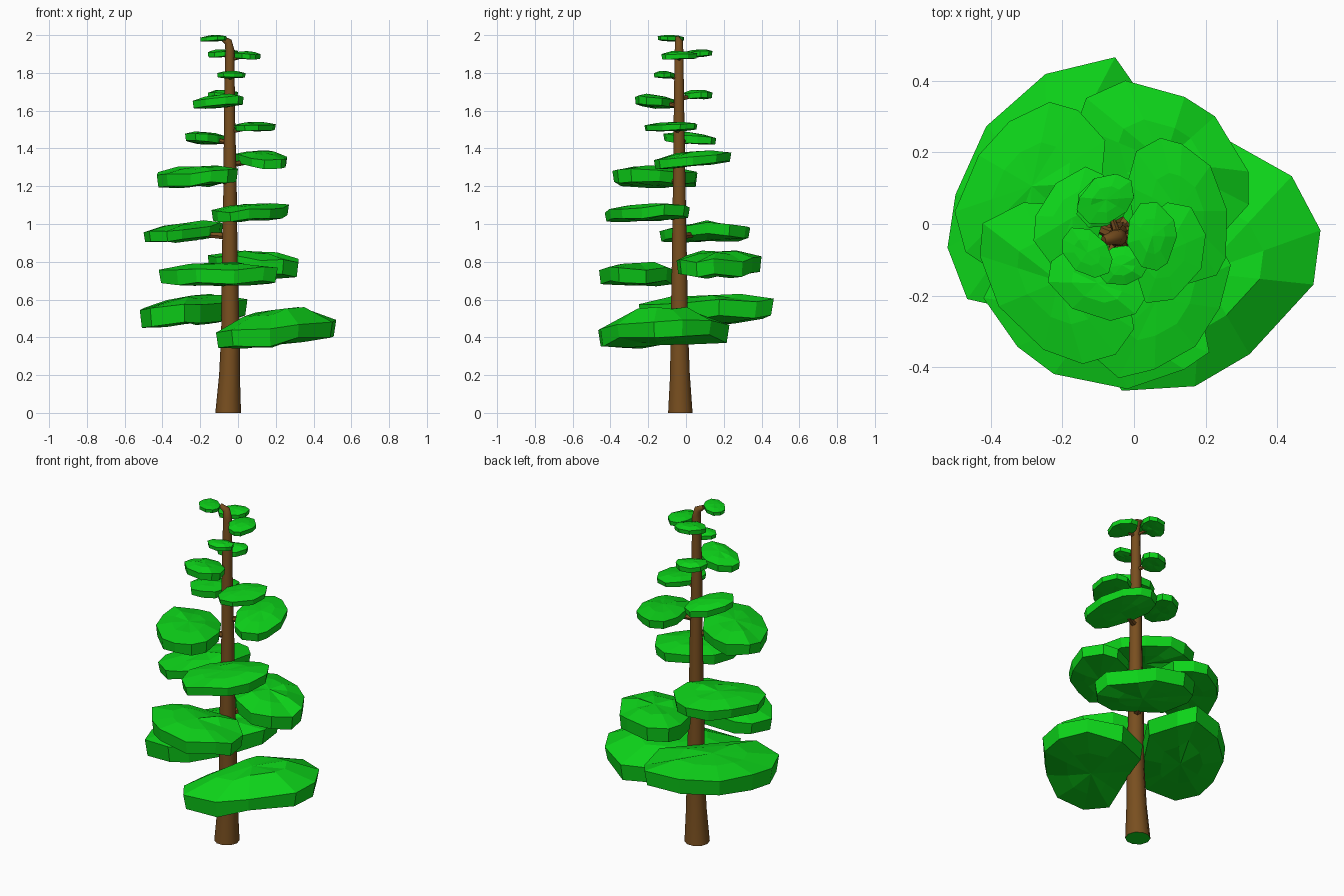
import bpy, bmesh, math, random
from mathutils import Vector

if "Cube" in bpy.data.objects:
    bpy.data.objects.remove(bpy.data.objects["Cube"])

random.seed(4)
CORE = Vector((-.044, -.036, 0))  # trunk axis


def material(name, color):
    m = bpy.data.materials.new(name)
    m.diffuse_color = (*color, 1)
    m.use_nodes = True
    m.node_tree.nodes["Principled BSDF"].inputs["Base Color"].default_value = m.diffuse_color
    return m


GREEN = material("leaf_green", (0.004, 0.66, 0.01))
BROWN = material("bark_brown", (0.19, 0.078, 0.014))


def finish(name, bm, mats):
    bmesh.ops.recalc_face_normals(bm, faces=bm.faces)
    me = bpy.data.meshes.new(name)
    bm.to_mesh(me)
    bm.free()
    for m in mats:
        me.materials.append(m)
    ob = bpy.data.objects.new(name, me)
    bpy.context.collection.objects.link(ob)
    return ob


def bridge(bm, a, b):
    n = len(a)
    for i in range(n):
        bm.faces.new((a[i], a[(i + 1) % n], b[(i + 1) % n], b[i]))


def tube(name, path, sides, green_base=False):
    """Sweep rings along a path of (x, y, z, radius)."""
    bm = bmesh.new()
    pts = [Vector(p[:3]) for p in path]
    rings = []
    for i, p in enumerate(pts):
        d = pts[min(i + 1, len(pts) - 1)] - pts[max(i - 1, 0)]
        if i == 0 and green_base:
            d = Vector((0, 0, 1))
        q = Vector((0, 0, 1)).rotation_difference(d)
        r = path[i][3]
        ring = []
        for k in range(sides):
            t = 2 * math.pi * k / sides
            ring.append(bm.verts.new(p + q @ Vector((r * math.cos(t), r * math.sin(t), 0))))
        rings.append(ring)
    for a, b in zip(rings, rings[1:]):
        bridge(bm, a, b)
    base = bm.faces.new(rings[0])
    bm.faces.new(rings[-1])
    if green_base:
        base.material_index = 1
    ob = finish(name, bm, [BROWN, GREEN])
    bpy.ops.object.select_all(action='DESELECT')
    ob.select_set(True)
    bpy.context.view_layer.objects.active = ob
    bpy.ops.object.shade_smooth_by_angle(angle=math.radians(50))


def fit(points, axis, lo, hi):
    vals = [p[axis] for p in points]
    a, b = min(vals), max(vals)
    for p in points:
        p[axis] = lo + (p[axis] - a) / (b - a) * (hi - lo)


def pad(name, xr, yr, zr, tilt, sides, rim):
    """Faceted leaf pad: long across its branch, flattened toward the trunk, domed top."""
    mid = Vector((sum(xr) / 2, sum(yr) / 2, 0))
    h = zr[1] - zr[0]
    out = (mid - CORE).normalized()
    skew = -.85 * out.x * out.y
    gap = .04 - .012 * zr[0]
    start = random.random()
    outline = []
    for k in range(sides):
        t = 2 * math.pi * (k + start + random.uniform(-.2, .2)) / sides
        r = random.uniform(.95, 1.04)
        outline.append(mid + r * Vector((math.cos(t) * (xr[1] - xr[0]) / 2,
                                         math.sin(t + skew) * (yr[1] - yr[0]) / 2, 0)))
    # Keep the outline off the trunk while still filling its extents
    for _ in range(2):
        fit(outline, 0, *xr)
        fit(outline, 1, *yr)
        for p in outline:
            short = gap - (p - CORE).dot(out)
            if short > 0:
                p += out * short
    mid = sum(outline, Vector()) / sides
    bm = bmesh.new()
    wob = [random.uniform(-.07, .07) for _ in outline]
    rings = []
    for s, z in ((.5, -.37), (.96, -.30), (1, rim), (.52, .44)):
        ring = []
        for p, dz in zip(outline, wob):
            d = (p - mid) * s
            z1 = (z + dz + random.uniform(-.04, .04)) * h + tilt[0] * d.x + tilt[1] * d.y
            ring.append(bm.verts.new((mid.x + d.x, mid.y + d.y, z1)))
        rings.append(ring)
    for a, b in zip(rings, rings[1:]):
        bridge(bm, a, b)
    for ring, z in ((rings[0], -.38), (rings[-1], .5)):
        c = bm.verts.new((mid.x, mid.y, z * h))
        for i in range(sides):
            bm.faces.new((ring[i], ring[(i + 1) % sides], c))
    fit([v.co for v in bm.verts], 2, *zr)
    finish(name, bm, [GREEN])


# Trunk with flared foot and bent tip
trunk = [(-.052, -.03, 0, .068), (-.045, -.032, .2, .055), (-.04, -.035, .42, .049),
         (-.044, -.035, .8, .042), (-.042, -.036, 1.2, .035), (-.045, -.037, 1.6, .029),
         (-.043, -.037, 1.92, .024), (-.052, -.037, 1.965, .021), (-.085, -.045, 1.985, .012)]
tube("trunk", trunk, 10, True)

# Leaf pads: x range, y range, z range, tilt
pads = [
    ((-.16, .52), (-.465, .23), (.34, .56), (.06, .03)),
    ((-.52, .05), (-.25, .465), (.45, .63), (.08, .02)),
    ((-.42, .21), (-.46, -.06), (.67, .80), (.03, .0)),
    ((-.16, .32), (-.05, .40), (.71, .86), (-.06, .0)),
    ((-.50, -.08), (-.14, .34), (.90, 1.02), (.13, .0)),
    ((-.14, .27), (-.43, .02), (1.01, 1.11), (.05, .04)),
    ((-.43, 0), (-.39, .06), (1.19, 1.31), (.04, .0)),
    ((-.02, .26), (-.17, .24), (1.29, 1.39), (-.06, .09)),
    ((-.28, -.07), (-.12, .16), (1.42, 1.49), (.0, -.08)),
    ((-.02, .20), (-.22, .06), (1.49, 1.54), (.02, .03)),
    ((-.24, .03), (-.27, -.06), (1.61, 1.69), (.08, -.03)),
    ((-.16, 0), (-.01, .14), (1.66, 1.71), (0, 0)),
    ((-.11, .04), (-.17, -.06), (1.77, 1.81), (0, 0)),
    ((-.02, .12), (-.13, .06), (1.87, 1.915), (-.06, .03)),
    ((-.16, 0), (0, .14), (1.88, 1.925), (.03, .03)),
    ((-.20, -.06), (-.15, -.01), (1.965, 2.0), (.05, 0)),
]
for i, (xr, yr, zr, tilt) in enumerate(pads, 1):
    pad(f"leaf_pad_{i:02d}", xr, yr, zr, tilt, 11 if i < 9 else 9, .1 if i == 1 else .24)
    # Short branch from the trunk into the pad
    if i < len(pads):
        zc = zr[0] + .45 * (zr[1] - zr[0])
        r = .026 - .001 * i
        a = CORE + Vector((0, 0, zc - .02))
        c = Vector((sum(xr) / 2, sum(yr) / 2, zc))
        b = a.lerp(c, .55)
        tube(f"branch_{i:02d}", [(*a, r), (*b, r * .7)], 6)
